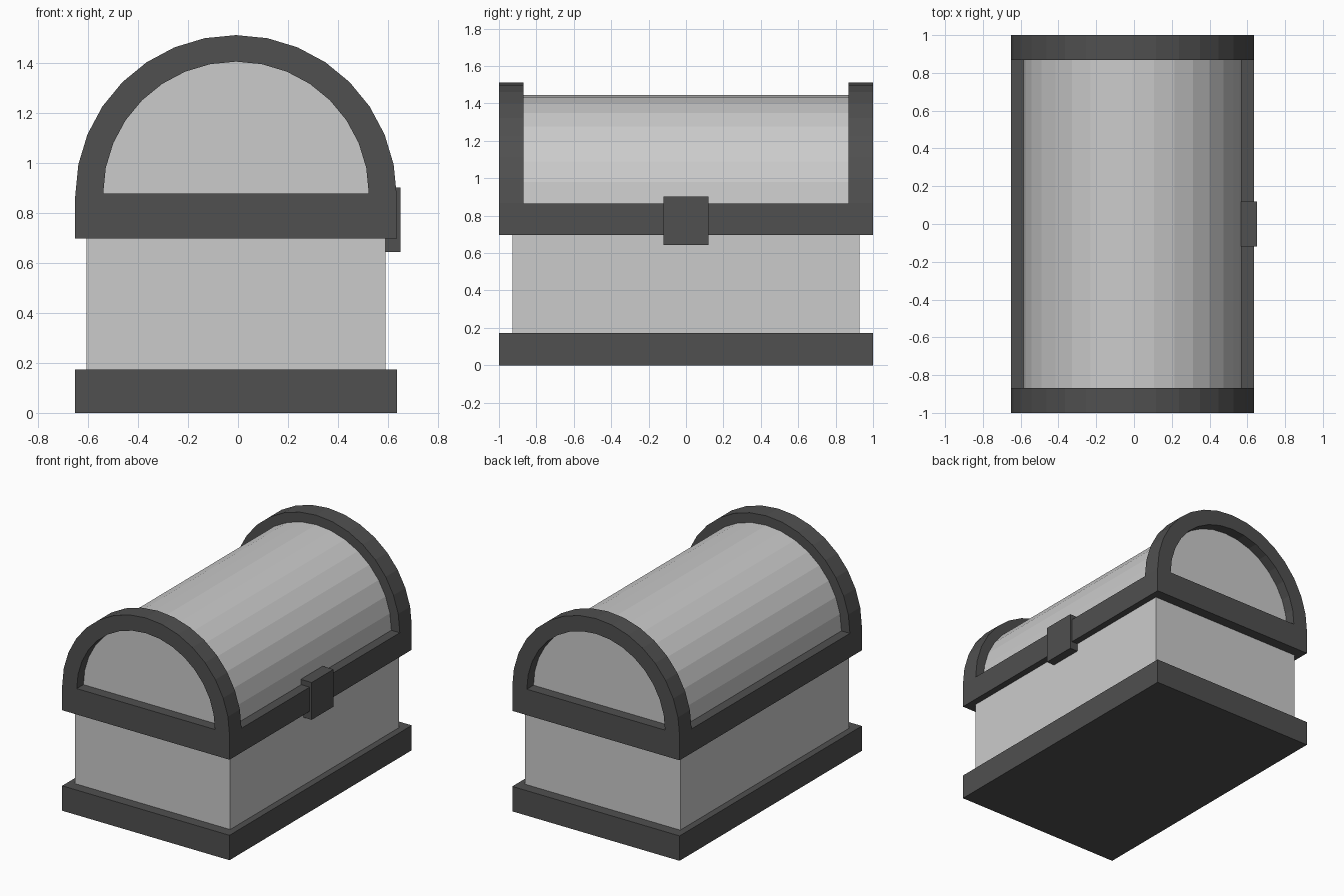
import bpy, bmesh, math

if "Cube" in bpy.data.objects:
    bpy.data.objects.remove(bpy.data.objects["Cube"])

CX = -0.008          # chest centre; the latch fills the rest of the width
ARC_Z = 0.868        # height where the rounded lid starts
SEG = 16             # flat sides in the half circle

dark = bpy.data.materials.new("dark_trim")
dark.diffuse_color = (0.08, 0.08, 0.08, 1)
dark.use_nodes = True
dark.node_tree.nodes["Principled BSDF"].inputs["Base Color"].default_value = dark.diffuse_color


def finish(bm, name, mat=None, mirror=None):
    bmesh.ops.recalc_face_normals(bm, faces=bm.faces)
    me = bpy.data.meshes.new(name)
    bm.to_mesh(me)
    bm.free()
    ob = bpy.data.objects.new(name, me)
    ob.location.x = CX
    bpy.context.collection.objects.link(ob)
    if mat:
        me.materials.append(mat)
    if mirror is not None:
        mod = ob.modifiers.new("Mirror", 'MIRROR')
        mod.use_axis = [i == mirror for i in range(3)]
    return ob


def box(name, x, y, z, mat=None, mirror=None):
    bm = bmesh.new()
    bmesh.ops.create_cube(bm, size=1)
    for v in bm.verts:
        v.co = [r[0] if c < 0 else r[1] for c, r in zip(v.co, (x, y, z))]
    return finish(bm, name, mat, mirror)


def arc(bm, rx, rz, z, y):
    return [bm.verts.new((rx * math.cos(a), y, z + rz * math.sin(a)))
            for a in (math.pi * i / SEG for i in range(SEG + 1))]


def extrude(bm, dy):
    out = bmesh.ops.extrude_face_region(bm, geom=bm.faces[:], use_keep_orig=True)
    verts = [g for g in out["geom"] if isinstance(g, bmesh.types.BMVert)]
    bmesh.ops.translate(bm, vec=(0, dy, 0), verts=verts)


# Base plinth and lower body
box("base", (-0.643, 0.643), (-1, 1), (0, 0.173), dark)
box("body", (-0.597, 0.597), (-0.927, 0.927), (0.173, 0.74))

# Barrel lid with flat end panels
bm = bmesh.new()
pts = arc(bm, 0.578, 0.577, ARC_Z, -0.927)
pts += [bm.verts.new((x, -0.927, 0.74)) for x in (-0.578, 0.578)]
bm.faces.new(pts)
extrude(bm, 1.854)
finish(bm, "barrel_lid")

# Arched end frames: arch strip plus lower bar, mirrored front to back
bm = bmesh.new()
outer = arc(bm, 0.643, 0.643, ARC_Z, -1)
inner = arc(bm, 0.531, 0.527, 0.878, -1)
for i in range(SEG):
    bm.faces.new((outer[i], outer[i + 1], inner[i + 1], inner[i]))
corners = [bm.verts.new((x, -1, 0.698)) for x in (0.643, -0.643)]
bm.faces.new([outer[0], *corners, outer[-1], inner[-1], inner[0]])
extrude(bm, 0.131)
finish(bm, "end_frame", dark, mirror=1)

# Side rails between the frames, mirrored left to right
box("side_rail", (0.57, 0.643), (-0.869, 0.869), (0.698, 0.866), dark, mirror=0)

# Latch on the right side
box("latch", (0.573, 0.658), (-0.12, 0.12), (0.643, 0.902), dark)
